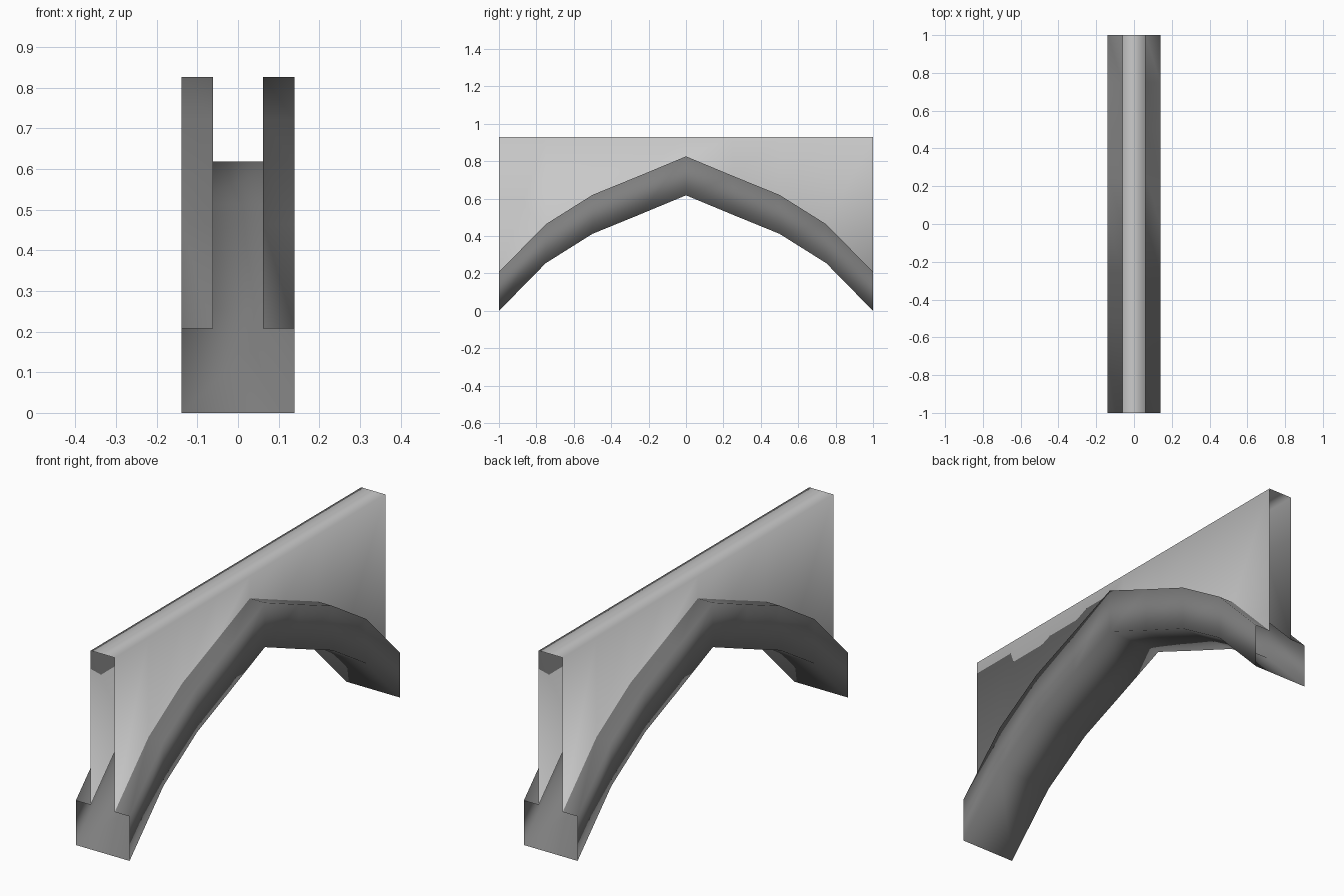
import bpy

if "Cube" in bpy.data.objects:
    bpy.data.objects.remove(bpy.data.objects["Cube"])

# Underside heights of the arch from springing to crown, mirrored about y = 0
half = [(1.0, 0.0), (0.75, 0.255), (0.5, 0.412), (0.25, 0.514), (0.0, 0.618)]
stations = [(-y, z) for y, z in half] + [(y, z) for y, z in reversed(half[:-1])]

DEPTH = 0.208      # arch thickness
ARCH_W = 0.139     # half width of arch
WALL_W = 0.062     # half width of wall
TOP = 0.93


def material(name, grey):
    mat = bpy.data.materials.new(name)
    mat.diffuse_color = (grey, grey, grey, 1)
    mat.use_nodes = True
    mat.node_tree.nodes["Principled BSDF"].inputs["Base Color"].default_value = mat.diffuse_color
    return mat


def section(z):
    """Closed outline: arch ledges, sides and underside, then the wall above."""
    t = z + DEPTH
    return [(-WALL_W, t), (-ARCH_W, t), (-ARCH_W, z), (ARCH_W, z),
            (ARCH_W, t), (WALL_W, t), (WALL_W, TOP), (-WALL_W, TOP)]


# Sweep the hollow outline along the arch, leaving both ends open
N = 8
verts = [(x, y, h) for y, z in stations for x, h in section(z)]
faces, slots = [], []
for s in range(len(stations) - 1):
    for i in range(N):
        j = (i + 1) % N
        faces.append((s * N + i, (s + 1) * N + i, (s + 1) * N + j, s * N + j))
        slots.append(0 if i < 5 else 1)      # dark arch rib, light wall

mesh = bpy.data.meshes.new("arch_and_wall")
mesh.from_pydata(verts, [], faces)
mesh.materials.append(material("dark_arch", 0.21))
mesh.materials.append(material("light_wall", 0.8))
mesh.polygons.foreach_set("material_index", slots)
mesh.shade_smooth()
obj = bpy.data.objects.new("arch_and_wall", mesh)
bpy.context.collection.objects.link(obj)
